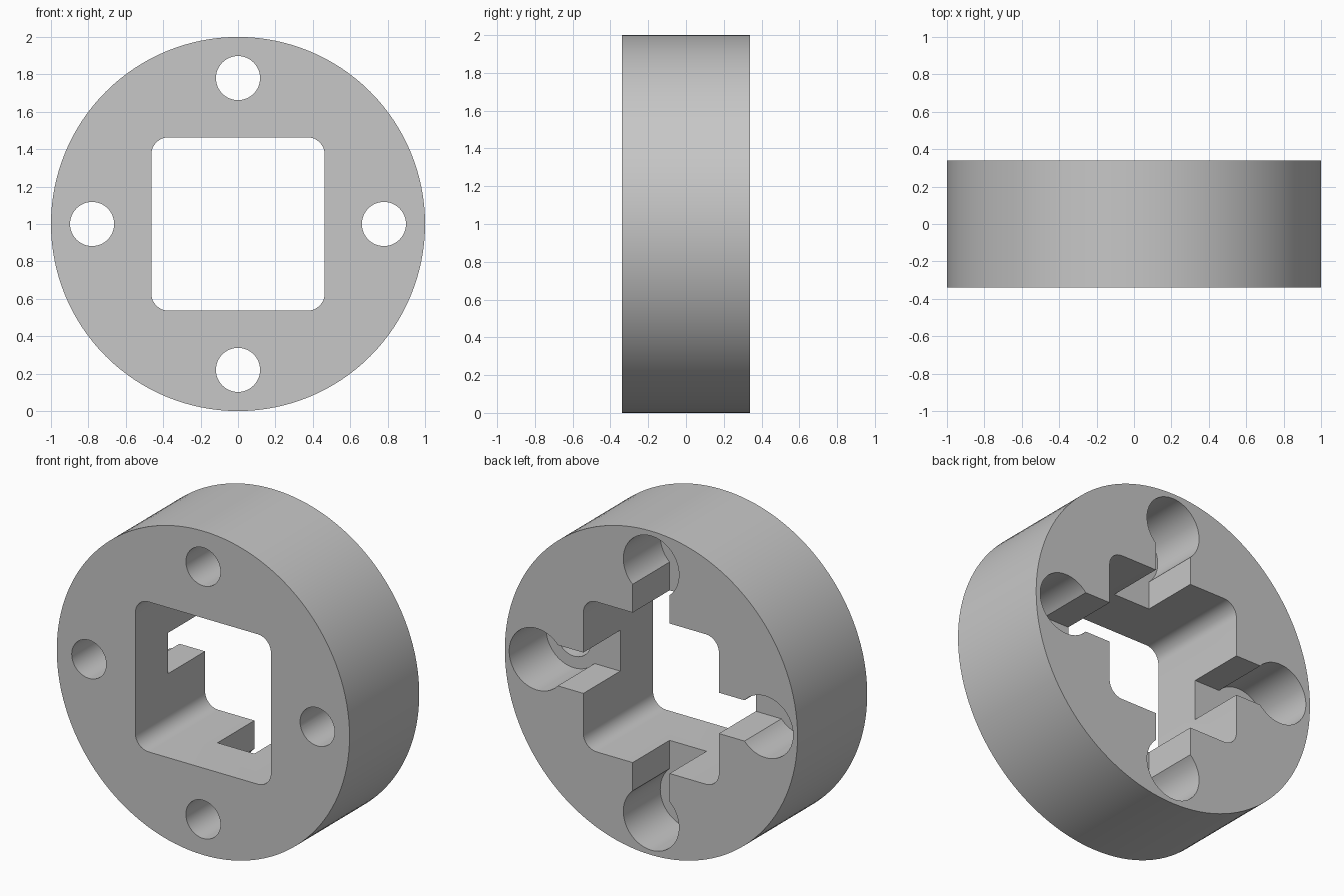
import bpy
import bmesh
from math import pi, cos, sin, asin, radians
from mathutils import Matrix, Vector

cube = bpy.data.objects.get("Cube")
if cube:
    bpy.data.objects.remove(cube, do_unlink=True)

HALF = 0.34          # half of the ring thickness
FLOOR = -0.02        # depth plane of the rear pockets
HOLE_POS = 0.78      # bolt circle radius
CENTRE = Matrix.Translation((0, 0, 1))

grey = bpy.data.materials.new("plain grey")
grey.use_nodes = True
colour = (0.57, 0.57, 0.57, 1)
grey.diffuse_color = colour
grey.node_tree.nodes["Principled BSDF"].inputs["Base Color"].default_value = colour


def arc(cx, cz, r, start, end, steps):
    """Points along an arc in the x-z plane, both ends included."""
    return [(cx + r * cos(start + (end - start) * i / steps),
             cz + r * sin(start + (end - start) * i / steps)) for i in range(steps + 1)]


def prism(name, outline, y0, y1, turn=0):
    """Extrude an x-z outline along y, turned about the ring axis."""
    bm = bmesh.new()
    face = bm.faces.new([bm.verts.new((x, y0, z)) for x, z in outline])
    extruded = bmesh.ops.extrude_face_region(bm, geom=[face])["geom"]
    moved = [v for v in extruded if isinstance(v, bmesh.types.BMVert)]
    bmesh.ops.translate(bm, verts=moved, vec=Vector((0, y1 - y0, 0)))
    bmesh.ops.recalc_face_normals(bm, faces=bm.faces)
    bm.transform(CENTRE @ Matrix.Rotation(turn, 4, 'Y'))
    mesh = bpy.data.meshes.new(name)
    bm.to_mesh(mesh)
    bm.free()
    mesh.materials.append(grey)
    obj = bpy.data.objects.new(name, mesh)
    bpy.context.collection.objects.link(obj)
    return obj


# Round body
ring = prism("ring_body", arc(0, 0, 1, 0, 2 * pi, 128)[:-1], -HALF, HALF)

# Square opening with rounded corners
side, corner = 0.463, 0.09
inset = side - corner
square = []
for k, (sx, sz) in enumerate([(1, 1), (-1, 1), (-1, -1), (1, -1)]):
    square += arc(sx * inset, sz * inset, corner, k * pi / 2, (k + 1) * pi / 2, 8)
cutters = [prism("square_cutter", square, -1, 1)]

# Bolt holes, and keyhole pockets that open into the square from the back
bolt = arc(0, HOLE_POS, 0.118, 0, 2 * pi, 48)[:-1]
pocket_r, slot = 0.19, 0.126
gap = asin(slot / pocket_r)
keyhole = arc(0, HOLE_POS, pocket_r, -pi / 2 + gap, 1.5 * pi - gap, 56)
keyhole += [(-slot, 0.3), (slot, 0.3)]
for k in range(4):
    cutters.append(prism("pocket_cutter", keyhole, FLOOR, 1, k * pi / 2))
    cutters.append(prism("bolt_cutter", bolt, -1, 1, k * pi / 2))

for cutter in cutters:
    cutter.hide_render = True
    mod = ring.modifiers.new(cutter.name, 'BOOLEAN')
    mod.operation = 'DIFFERENCE'
    mod.solver = 'EXACT'
    mod.object = cutter

# Bake the cuts and drop the cutters
bpy.context.view_layer.update()
graph = bpy.context.evaluated_depsgraph_get()
result = bpy.data.meshes.new_from_object(ring.evaluated_get(graph))
ring.modifiers.clear()
ring.data = result
for cutter in cutters:
    bpy.data.objects.remove(cutter, do_unlink=True)

# Smooth curved walls, crisp edges
bpy.ops.object.select_all(action='DESELECT')
ring.select_set(True)
bpy.context.view_layer.objects.active = ring
bpy.ops.object.shade_smooth_by_angle(angle=radians(30))
